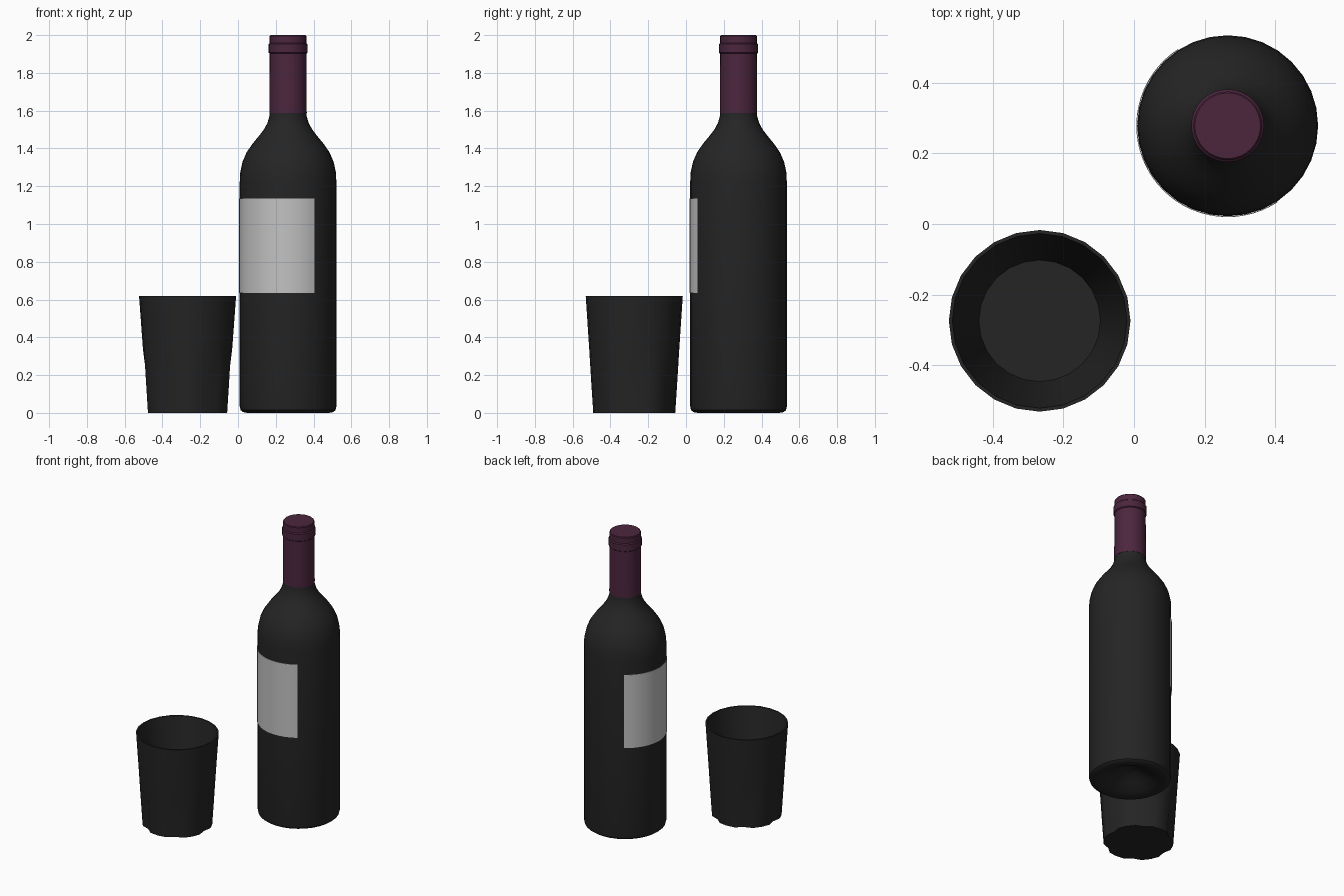
import bpy, bmesh, math

if "Cube" in bpy.data.objects:
    bpy.data.objects.remove(bpy.data.objects["Cube"])

BOTTLE = (0.265, 0.278)
GLASS = (-0.267, -0.274)


def material(name, rgb):
    m = bpy.data.materials.new(name)
    m.diffuse_color = (*rgb, 1)
    m.use_nodes = True
    m.node_tree.nodes["Principled BSDF"].inputs["Base Color"].default_value = m.diffuse_color
    return m


DARK_GLASS = material("dark_glass", (0.018, 0.018, 0.018))
PAPER = material("label_paper", (0.54, 0.54, 0.54))
FOIL = material("purple_foil", (0.072, 0.019, 0.048))


def lathe(name, profile, centre, mat, sides, start=0, sweep=360, radius=None, sharp=35):
    """Revolve (r, z) points; r = 0 closes an end. radius(i, r, z) may reshape a ring."""
    bm = bmesh.new()
    full = sweep == 360
    count = sides if full else sides + 1
    rings = []
    for r, z in profile:
        if r == 0:
            rings.append([bm.verts.new((centre[0], centre[1], z))] * count)
            continue
        ring = []
        for i in range(count):
            a = math.radians(start + sweep * i / sides)
            rr = radius(i, r, z) if radius else r
            ring.append(bm.verts.new((centre[0] + rr * math.cos(a),
                                      centre[1] + rr * math.sin(a), z)))
        rings.append(ring)
    for low, high in zip(rings, rings[1:]):
        for i in range(sides):
            j = (i + 1) % count
            corners = list(dict.fromkeys((low[i], low[j], high[j], high[i])))
            bm.faces.new(corners)
    mesh = bpy.data.meshes.new(name)
    bm.to_mesh(mesh)
    bm.free()
    mesh.materials.append(mat)
    ob = bpy.data.objects.new(name, mesh)
    bpy.context.collection.objects.link(ob)
    bpy.ops.object.select_all(action='DESELECT')
    ob.select_set(True)
    bpy.context.view_layer.objects.active = ob
    bpy.ops.object.shade_smooth_by_angle(angle=math.radians(sharp))
    return ob


# Bottle body with a hollow punt underneath, rounded shoulder and neck
lathe("bottle", [
    (0, 0.09), (0.05, 0.08), (0.11, 0.045), (0.17, 0.012), (0.215, 0),
    (0.238, 0.004), (0.251, 0.014), (0.256, 0.035), (0.256, 1.22),
    (0.253, 1.275), (0.241, 1.33), (0.219, 1.38), (0.188, 1.425),
    (0.155, 1.465), (0.128, 1.50), (0.109, 1.535), (0.099, 1.57), (0.097, 1.60)],
    BOTTLE, DARK_GLASS, 32)

# Foil capsule with its raised ring
lathe("foil_capsule", [
    (0.096, 1.587), (0.099, 1.587), (0.097, 1.902), (0.103, 1.907),
    (0.103, 1.952), (0.097, 1.958), (0.097, 1.995), (0.093, 2.0), (0, 2.0)],
    BOTTLE, FOIL, 32)

# Paper label wrapped half way round the bottle
lathe("label", [(0.256, 0.635), (0.2585, 0.635), (0.2585, 1.135), (0.256, 1.135)],
      BOTTLE, PAPER, 32, start=-57, sweep=-180).data.flip_normals()


# Tumbler: every fourth column of the outer wall is pressed in near the foot
def fluted(i, r, z):
    if i % 4 or r < 0.2 or z > 0.34 or (r, z) == (0.172, 0.1):
        return r
    fade = min(1, (0.36 - z) / 0.18)
    return r * (1 - 0.08 * fade)


lathe("tumbler", [
    (0, 0), (0.217, 0), (0.2275, 0.16), (0.233, 0.25), (0.2385, 0.34),
    (0.257, 0.62), (0.247, 0.62), (0.172, 0.1), (0, 0.1)],
    GLASS, DARK_GLASS, 24, radius=fluted)
